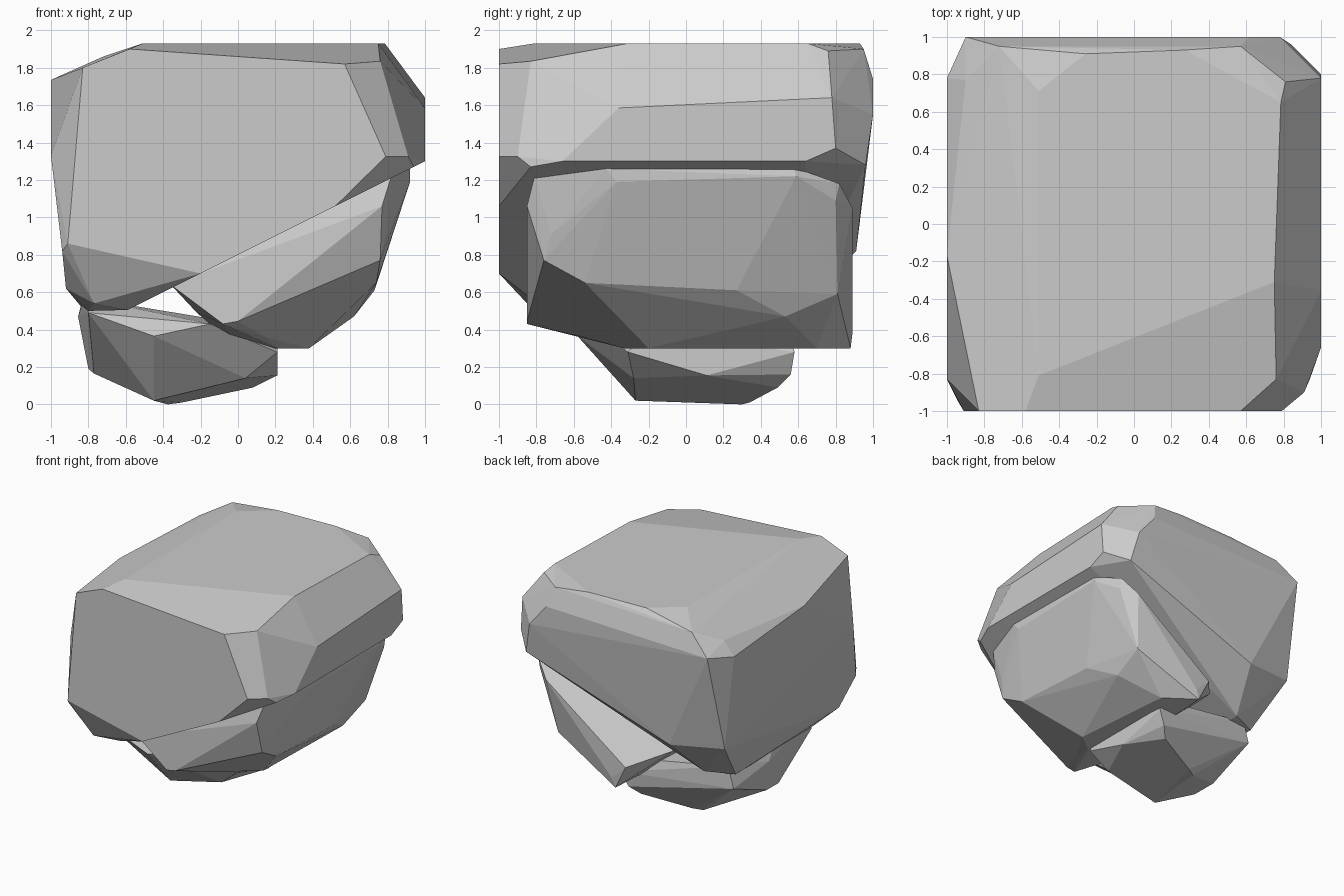
import bpy, bmesh


def stone(name, points):
    """A flat-faceted stone: the convex hull of its corner points."""
    bm = bmesh.new()
    for p in points:
        bm.verts.new(p)
    res = bmesh.ops.convex_hull(bm, input=bm.verts)
    junk = {g for g in res["geom_interior"] + res["geom_unused"]
            if isinstance(g, bmesh.types.BMVert)}
    bmesh.ops.delete(bm, geom=list(junk), context='VERTS')
    bmesh.ops.dissolve_limit(bm, angle_limit=0.035, verts=bm.verts, edges=bm.edges)
    bmesh.ops.recalc_face_normals(bm, faces=bm.faces)
    me = bpy.data.meshes.new(name)
    bm.to_mesh(me)
    bm.free()
    ob = bpy.data.objects.new(name, me)
    bpy.context.collection.objects.link(ob)
    return ob


# Large upper stone with a sloping underside
stone("upper_stone", [
    # flat front
    (-.83, -1, 1.80), (-.58, -1, 1.90), (.57, -1, 1.82), (.79, -1, 1.325),
    (.52, -1, 1.06), (-.20, -1, .70), (-.91, -1, .86),
    # top rim
    (-.51, -.81, 1.93), (.75, -.31, 1.93), (.785, .65, 1.93), (.27, .93, 1.93),
    (-.26, .91, 1.93), (-.51, .71, 1.93), (.76, -.83, 1.835), (.81, .76, 1.89),
    (.57, .95, 1.90),
    # left side
    (-1, -.83, 1.33), (-1, -.17, 1.735), (-1, .78, 1.66), (-.90, .77, 1.77),
    (-.94, -.95, .82),
    # right side
    (1, -.36, 1.585), (1, .78, 1.64), (1, .80, 1.37), (1, .64, 1.30),
    (1, -.66, 1.30), (.91, -.90, 1.325), (.94, -.83, 1.27),
    # back
    (-.72, .95, 1.86), (-.90, 1, 1.70), (.62, 1, 1.74), (.78, 1, 1.55),
    (.84, .96, 1.28), (-.48, .91, .82), (-.94, .82, .87),
    # underside
    (-.37, -.88, .615), (-.59, -.75, .505), (-.77, -.85, .54), (-.92, -.75, .62),
    (-.82, .50, .50), (-.59, .60, .505), (-.80, -.60, .50)])

# Middle stone tucked under the slope
stone("middle_stone", [
    # front
    (.82, -.81, 1.22), (.77, -.85, 1.06), (0, -.85, .445), (-.08, -.85, .43),
    (-.36, -.84, .64), (.76, -.76, .77), (.80, -.72, .91),
    # right side
    (.92, -.37, 1.19), (.92, .59, 1.22), (.92, -.43, 1.26), (.91, .57, 1.27),
    (.74, -.54, .65), (.73, .27, .61), (.62, .53, .47),
    # back
    (.82, .80, 1.09), (.64, .81, .59), (.82, .82, 1.18), (.70, .89, 1.05),
    (.08, .89, .38), (-.05, .89, .50),
    # bottom
    (.38, -.20, .30), (.21, -.33, .30), (.15, -.55, .36), (.30, .70, .30),
    (.05, .88, .30), (.0, .10, .30), (-.30, .60, .60), (-.22, -.70, .49)])

# Small foot stone at the bottom left
stone("foot_stone", [
    # right end
    (.21, -.31, .28), (.21, .11, .155), (.21, .58, .28), (.15, .56, .16),
    (.21, -.20, .40), (.15, .55, .40),
    # underside
    (.04, -.28, .14), (-.45, -.27, .02), (-.375, .30, 0), (-.30, .34, .01),
    (.08, .49, .09), (-.77, -.15, .165), (-.80, .05, .19),
    # left end and upper ledge
    (-.45, -.58, .365), (-.80, -.56, .49), (-.855, .10, .47), (-.83, .0, .57),
    (-.80, .50, .37), (-.82, -.40, .57), (-.15, -.52, .43), (-.75, .50, .55)])
